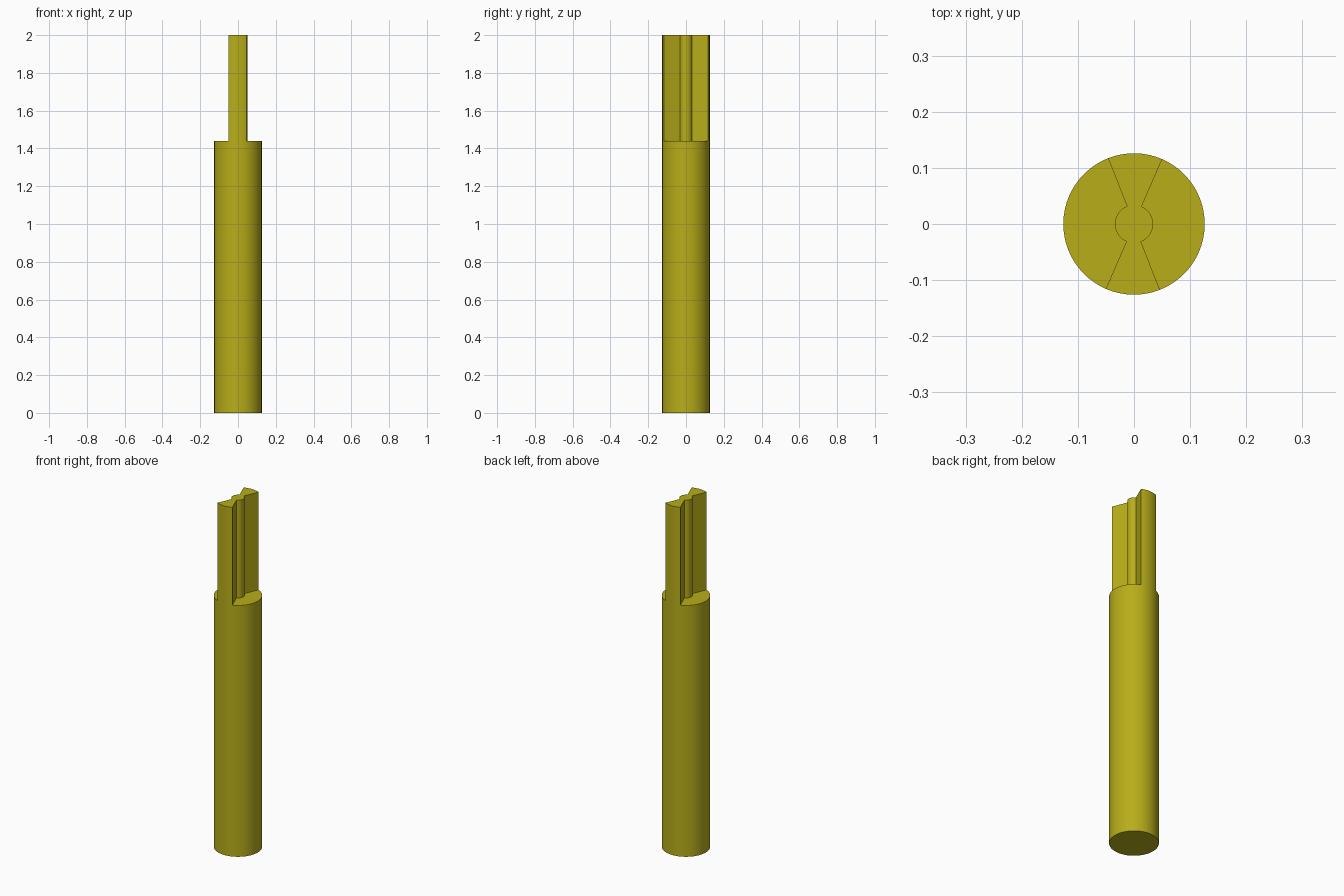
import bpy, bmesh, math

if "Cube" in bpy.data.objects:
    bpy.data.objects.remove(bpy.data.objects["Cube"])

SEGMENTS = 64
OUTER, CORE = 0.126, 0.034
SHOULDER, TOP = 1.44, 2.0
TWIST = math.radians(-1)

mat = bpy.data.materials.new("olive_yellow")
mat.diffuse_color = (0.48, 0.42, 0.01, 1)
mat.use_nodes = True
mat.node_tree.nodes["Principled BSDF"].inputs["Base Color"].default_value = mat.diffuse_color


def polar(radius, step):
    a = 2 * math.pi * step / SEGMENTS + TWIST
    return radius * math.cos(a), radius * math.sin(a)


def prism(name, profile, z0, z1):
    bm = bmesh.new()
    face = bm.faces.new([bm.verts.new((x, y, z0)) for x, y in profile])
    up = bmesh.ops.extrude_face_region(bm, geom=[face], use_keep_orig=True)
    verts = [g for g in up["geom"] if isinstance(g, bmesh.types.BMVert)]
    bmesh.ops.translate(bm, verts=verts, vec=(0, 0, z1 - z0))
    bmesh.ops.recalc_face_normals(bm, faces=bm.faces)
    me = bpy.data.meshes.new(name)
    bm.to_mesh(me)
    bm.free()
    ob = bpy.data.objects.new(name, me)
    bpy.context.collection.objects.link(ob)
    me.materials.append(mat)
    bpy.ops.object.select_all(action='DESELECT')
    ob.select_set(True)
    bpy.context.view_layer.objects.active = ob
    bpy.ops.object.shade_smooth_by_angle(angle=math.radians(20))
    return ob


# Round shank
prism("shank", [polar(OUTER, i) for i in range(SEGMENTS)], 0, SHOULDER)

# Cutting tip: two 45 degree wedges joined by a slim round core
half = SEGMENTS // 2
tip = []
for start in (0, half):
    tip += [polar(CORE, start + i) for i in range(-12, 13)]
    tip += [polar(OUTER, start + i) for i in range(12, 21)]
prism("cutting_tip", tip, SHOULDER, TOP)
